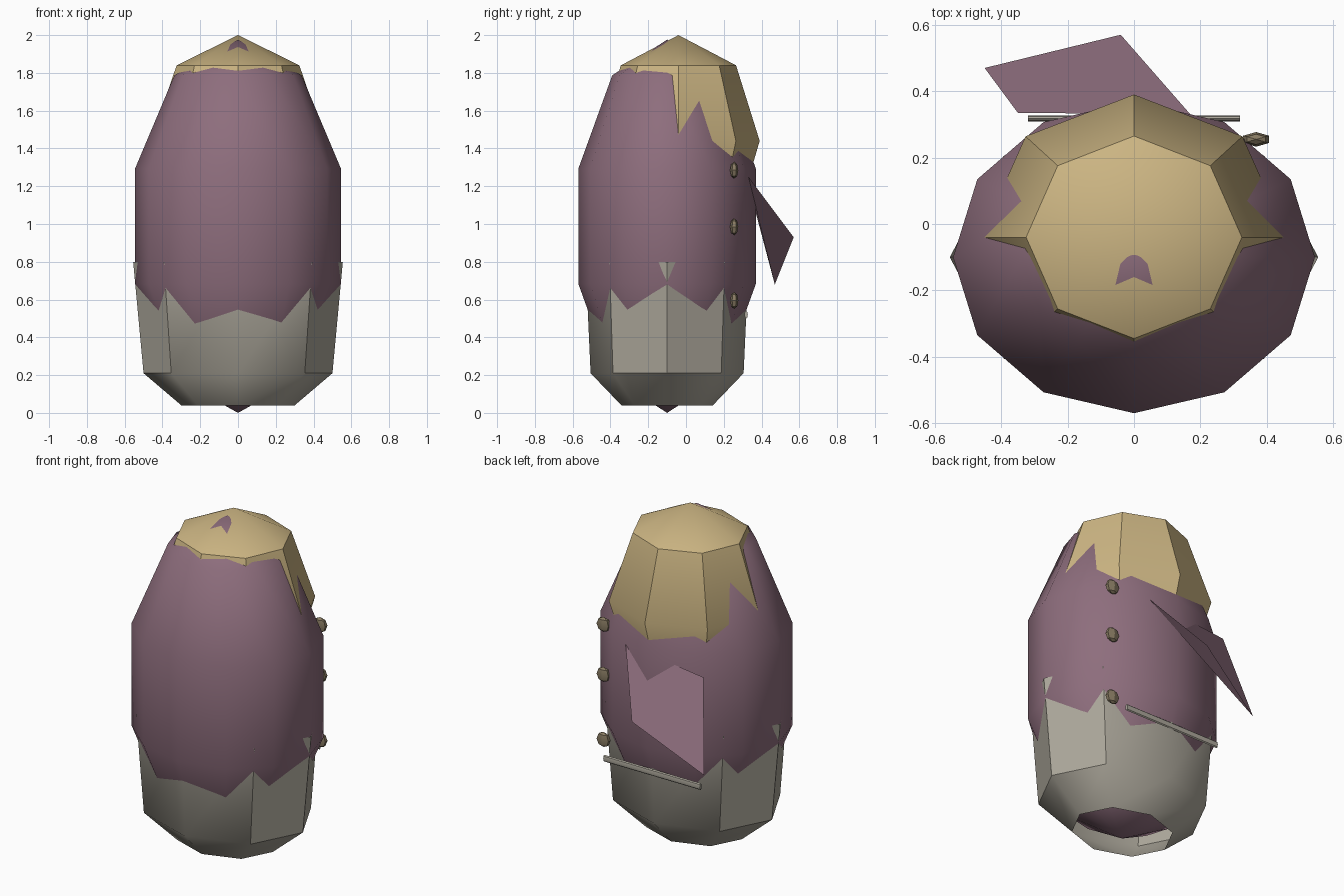
import bpy, bmesh
from math import cos, sin, radians, tau

cube = bpy.data.objects.get("Cube")
if cube:
    bpy.data.objects.remove(cube, do_unlink=True)


def material(name, rgb):
    m = bpy.data.materials.new(name)
    m.use_nodes = True
    colour = (*rgb, 1)
    m.diffuse_color = colour
    m.node_tree.nodes["Principled BSDF"].inputs["Base Color"].default_value = colour
    return m


PURPLE = material("dusty purple", (0.27, 0.155, 0.205))
GOLD = material("pale gold", (0.60, 0.46, 0.225))
GREY = material("warm grey", (0.41, 0.385, 0.325))
BROWN = material("button brown", (0.25, 0.20, 0.125))


def add(name, bm, mat, loc=(0, 0, 0), angle=None):
    """Turn a bmesh into an object, smooth below the given edge angle."""
    bmesh.ops.recalc_face_normals(bm, faces=bm.faces)
    me = bpy.data.meshes.new(name)
    bm.to_mesh(me)
    bm.free()
    me.materials.append(mat)
    ob = bpy.data.objects.new(name, me)
    ob.location = loc
    bpy.context.collection.objects.link(ob)
    if angle:
        bpy.ops.object.select_all(action='DESELECT')
        bpy.context.view_layer.objects.active = ob
        ob.select_set(True)
        bpy.ops.object.shade_smooth_by_angle(angle=radians(angle))
    return ob


def sphere(segments, rings, radii):
    bm = bmesh.new()
    bmesh.ops.create_uvsphere(bm, u_segments=segments, v_segments=rings, radius=1)
    bmesh.ops.scale(bm, vec=radii, verts=bm.verts)
    return bm


def shell(sides, rings, apex=None):
    """Open loft of elliptical rings (z, rx, ry), closed to an apex if given."""
    bm = bmesh.new()
    loops = [[bm.verts.new((rx * cos(tau * i / sides), ry * sin(tau * i / sides), z))
              for i in range(sides)] for z, rx, ry in rings]
    for low, high in zip(loops, loops[1:]):
        for i in range(sides):
            j = (i + 1) % sides
            bm.faces.new((low[i], low[j], high[j], high[i]))
    if apex:
        tip = bm.verts.new((0, 0, apex))
        for i in range(sides):
            bm.faces.new((loops[-1][i], loops[-1][(i + 1) % sides], tip))
    return bm


# Tall body
add("body", sphere(12, 5, (0.573, 0.494, 0.988)), PURPLE, (0, -0.1, 0.988), 40)

# Flared lower cup, open at both ends
add("lower_cup", shell(8, [(0.04, 0.30, 0.242), (0.21, 0.50, 0.405),
                           (0.80, 0.555, 0.432)]), GREY, (0, -0.1, 0), 40)

# Hood with a shallow pointed top, its lower rim tucked into the body
add("hood", shell(8, [(1.20, 0.39, 0.36), (1.44, 0.462, 0.43),
                      (1.84, 0.325, 0.305)], apex=2.0), GOLD, (0, -0.04, 0), 35)

# Loose back flap
flap = bmesh.new()
flap.faces.new([flap.verts.new(p) for p in (
    (-0.45, 0.47, 0.68), (-0.04, 0.57, 0.93), (0.17, 0.33, 1.25), (-0.35, 0.335, 1.19))])
add("back_flap", flap, PURPLE)

# Bar across the back
bar = bmesh.new()
bmesh.ops.create_cone(bar, cap_ends=True, segments=8, radius1=1, radius2=1, depth=0.64)
for v in bar.verts:
    x, y, z = v.co
    v.co = (z, y * 0.009, x * 0.02)
add("back_bar", bar, GREY, (0, 0.318, 0.52), 30)

# Row of side buttons
for n, z in enumerate((1.285, 0.985, 0.595)):
    add(f"button_{n + 1}", sphere(6, 4, (0.045, 0.022, 0.045)), BROWN, (0.368, 0.255, z), 30)
